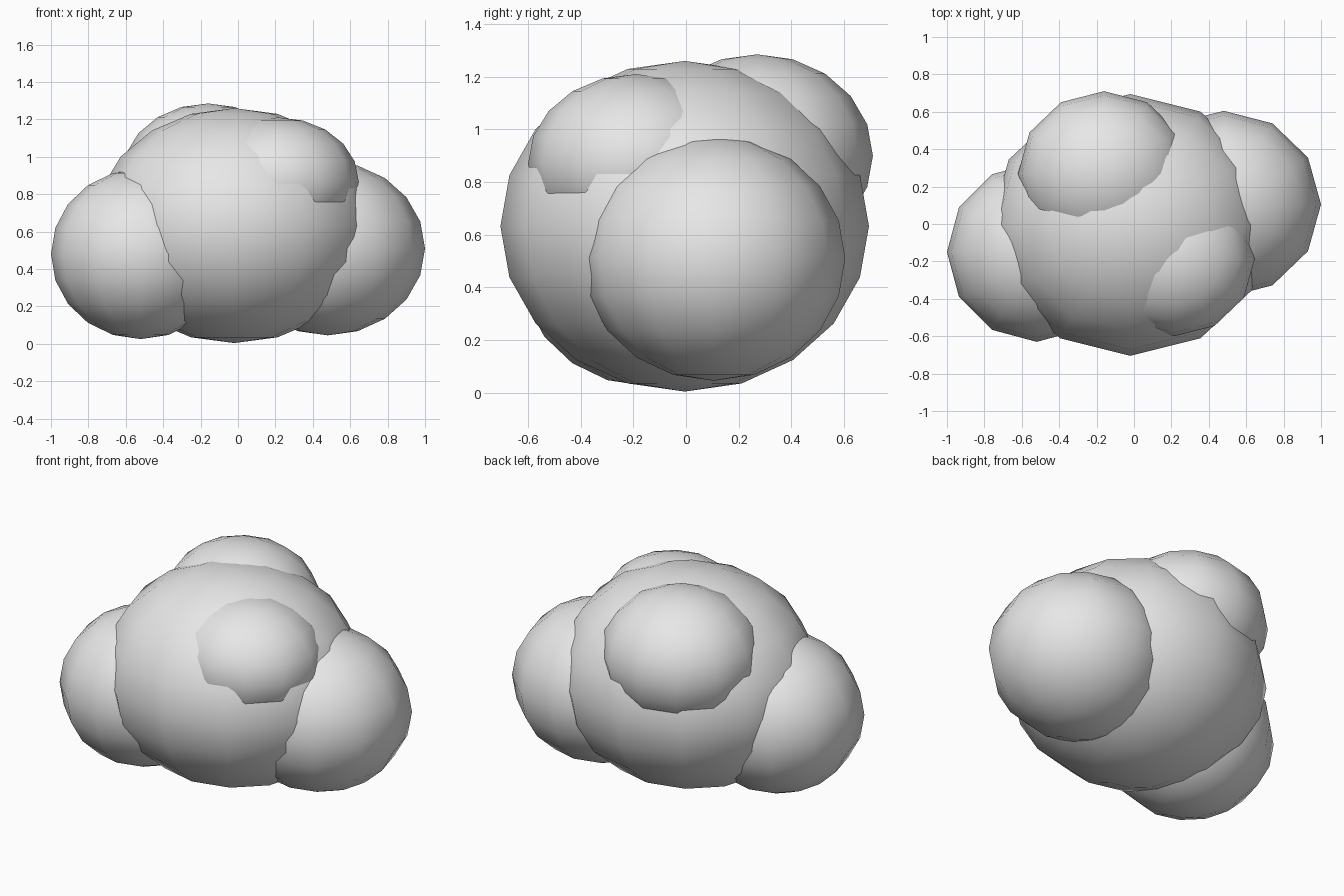
import bpy

cube = bpy.data.objects.get("Cube")
if cube:
    bpy.data.objects.remove(cube, do_unlink=True)

# One plain grey for the whole cloud
grey = bpy.data.materials.new("light_grey")
grey.use_nodes = True
grey.diffuse_color = (0.8, 0.8, 0.8, 1)
grey.node_tree.nodes["Principled BSDF"].inputs["Base Color"].default_value = grey.diffuse_color


def puff(name, centre, radii):
    """Smooth low-poly ellipsoid."""
    bpy.ops.mesh.primitive_uv_sphere_add(segments=12, ring_count=10, radius=1, location=centre)
    obj = bpy.context.object
    obj.name = name
    obj.scale = radii
    bpy.ops.object.transform_apply(location=False, rotation=False, scale=True)
    bpy.ops.object.shade_smooth()
    obj.data.materials.append(grey)


# Large middle puff
puff("main_puff", (-0.02, -0.005, 0.632), (0.75, 0.70, 0.628))
# Side puffs
puff("right_puff", (-0.52, -0.15, 0.48), (0.48, 0.48, 0.455))
puff("left_puff", (0.48, 0.105, 0.51), (0.52, 0.50, 0.465))
# Upper puffs
puff("back_top_puff", (-0.16, 0.27, 0.90), (0.46, 0.44, 0.385))
puff("front_top_puff", (0.215, -0.19, 0.87), (0.43, 0.41, 0.34))
